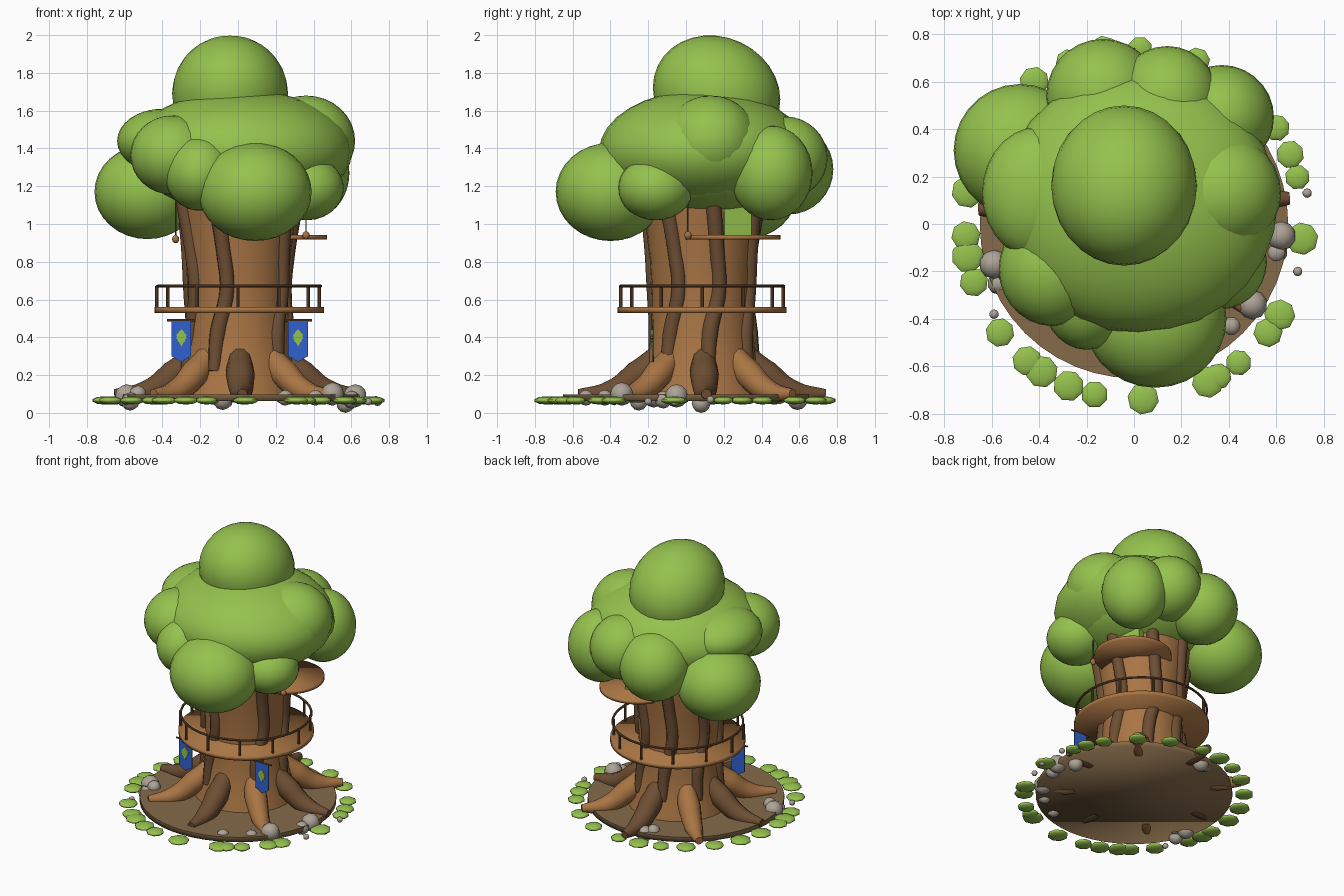
import bpy, bmesh, math, random
from math import sin, cos, radians, pi
from mathutils import Vector

random.seed(4)
if "Cube" in bpy.data.objects:
    bpy.data.objects.remove(bpy.data.objects["Cube"], do_unlink=True)

TRUNK_Y = 0.085  # the tree stands slightly behind the middle of the ground


def material(name, rgb):
    mat = bpy.data.materials.new(name)
    mat.use_nodes = True
    mat.diffuse_color = (*rgb, 1)
    mat.node_tree.nodes["Principled BSDF"].inputs["Base Color"].default_value = (*rgb, 1)
    return mat


foliage = material("foliage green", (0.3, 0.54, 0.075))
bark = material("light bark", (0.4, 0.178, 0.058))
dark_bark = material("dark bark", (0.155, 0.077, 0.033))
soil = material("soil", (0.235, 0.147, 0.068))
stone = material("stone grey", (0.42, 0.37, 0.31))
cloth = material("banner blue", (0.03, 0.12, 0.62))


def finish(name, mat, limit=40):
    obj = bpy.context.object
    obj.name = name
    obj.data.materials.append(mat)
    bpy.ops.object.shade_smooth_by_angle(angle=radians(limit))
    return obj


def ball(name, mat, center, size, segments=28, rings=16):
    bpy.ops.mesh.primitive_uv_sphere_add(segments=segments, ring_count=rings, location=center)
    bpy.context.object.scale = size
    return finish(name, mat)


def cylinder(name, mat, center, radius, depth, sides=40, rotation=(0, 0, 0), limit=40):
    bpy.ops.mesh.primitive_cylinder_add(vertices=sides, radius=radius, depth=depth,
                                        location=center, rotation=rotation)
    return finish(name, mat, limit)


def tube(name, mat, points):
    """Smooth tapering limb through (position, radius) pairs."""
    curve = bpy.data.curves.new(name, "CURVE")
    curve.dimensions = "3D"
    curve.bevel_depth = 1
    curve.bevel_resolution = 3
    curve.resolution_u = 6
    curve.use_fill_caps = True
    spline = curve.splines.new("BEZIER")
    spline.bezier_points.add(len(points) - 1)
    for knot, (position, radius) in zip(spline.bezier_points, points):
        knot.co = position
        knot.radius = radius
        knot.handle_left_type = knot.handle_right_type = "AUTO"
    obj = bpy.data.objects.new(name, curve)
    bpy.context.collection.objects.link(obj)
    bpy.ops.object.select_all(action="DESELECT")
    obj.select_set(True)
    bpy.context.view_layer.objects.active = obj
    bpy.ops.object.convert(target="MESH")
    return finish(name, mat)


def plate(name, mat, outline, center, thickness):
    """Upright plate facing the front, cut from an (x, z) outline."""
    bm = bmesh.new()
    face = bm.faces.new([bm.verts.new((x, 0, z)) for x, z in outline])
    grown = bmesh.ops.extrude_face_region(bm, geom=[face])["geom"]
    moved = [v for v in grown if isinstance(v, bmesh.types.BMVert)]
    bmesh.ops.translate(bm, verts=moved, vec=(0, thickness, 0))
    bmesh.ops.recalc_face_normals(bm, faces=bm.faces)
    mesh = bpy.data.meshes.new(name)
    bm.to_mesh(mesh)
    bm.free()
    obj = bpy.data.objects.new(name, mesh)
    obj.location = center
    mesh.materials.append(mat)
    bpy.context.collection.objects.link(obj)
    return obj


def around(angle, radius, z):
    """Point on a circle about the trunk axis."""
    a = radians(angle)
    return Vector((radius * cos(a), TRUNK_Y + radius * sin(a), z))


# Ground disc: crisp flat top, softly shaded underside
ground = cylinder("ground", soil, (0, 0, 0.08), 0.65, 0.035, 48, limit=180)
for edge in ground.data.edges:
    edge.use_edge_sharp = all(ground.data.vertices[v].co.z > 0 for v in edge.vertices)

# Trunk: lathed profile
profile = [(0.34, 0.08), (0.32, 0.16), (0.29, 0.27), (0.27, 0.42), (0.265, 0.6),
           (0.275, 0.8), (0.3, 1.0), (0.33, 1.2)]
bm = bmesh.new()
verts = [bm.verts.new((r, 0, z)) for r, z in profile]
edges = [bm.edges.new(pair) for pair in zip(verts, verts[1:])]
bmesh.ops.spin(bm, geom=verts + edges, cent=(0, 0, 0), axis=(0, 0, 1),
               angle=2 * pi, steps=32, use_merge=True)
bmesh.ops.remove_doubles(bm, verts=bm.verts, dist=0.0001)
bmesh.ops.holes_fill(bm, edges=bm.edges, sides=0)
bmesh.ops.recalc_face_normals(bm, faces=bm.faces)
trunk_mesh = bpy.data.meshes.new("trunk")
bm.to_mesh(trunk_mesh)
bm.free()
trunk = bpy.data.objects.new("trunk", trunk_mesh)
trunk.location.y = TRUNK_Y
bpy.context.collection.objects.link(trunk)
bpy.ops.object.select_all(action="DESELECT")
trunk.select_set(True)
bpy.context.view_layer.objects.active = trunk
finish("trunk", bark)

# Bark ridges wandering up the trunk
for angle in (14, 65, 110, 158, 205, 251, 326):
    tube("bark_ridge", dark_bark, [
        (around(angle - 7, 0.285, 0.22), 0.034),
        (around(angle - 5, 0.262, 0.42), 0.044),
        (around(angle + 6, 0.26, 0.65), 0.04),
        (around(angle + 3, 0.275, 0.85), 0.04),
        (around(angle - 3, 0.31, 1.12), 0.043)])

# Eight roots, alternately dark and light, their undersides breaking through the ground
for i in range(8):
    angle = 2 + 45 * i
    tube("root", bark if i % 2 else dark_bark, [
        (around(angle, 0.24, 0.295), 0.062),
        (around(angle, 0.34, 0.205), 0.077),
        (around(angle, 0.48, 0.115), 0.062),
        (around(angle, 0.655, 0.1), 0.027)])

# Walkway with railing
cylinder("walkway", bark, (0.006, TRUNK_Y, 0.545), 0.448, 0.03, limit=180)
bpy.ops.mesh.primitive_torus_add(location=(0.006, TRUNK_Y, 0.671), major_radius=0.432,
                                 minor_radius=0.008, major_segments=36, minor_segments=8)
finish("handrail", dark_bark)
for i in range(12):
    cylinder("railing_post", dark_bark, around(30 * i, 0.43, 0.613), 0.009, 0.115, 8)

# Upper balcony and its green door
cylinder("balcony", bark, (0.215, 0.245, 0.93), 0.255, 0.024, limit=180)
bpy.ops.mesh.primitive_cube_add(size=1, location=around(37, 0.305, 1.02), rotation=(0, 0, radians(15)))
bpy.context.object.scale = (0.05, 0.15, 0.16)
finish("door", foliage)

# Hanging lanterns
for x, z in ((0.36, 0.94), (-0.33, 0.92)):
    cylinder("lantern_rope", dark_bark, (x, 0.01, z + 0.1), 0.004, 0.2, 6)
    ball("lantern", bark, (x, 0.01, z), (0.019, 0.019, 0.022), 12, 8)

# Banners with a toothed leaf emblem
flag = [(-0.052, 0.11), (0.052, 0.11), (0.052, -0.08), (0, -0.11), (-0.052, -0.08)]
side = []
for i in range(1, 10):
    width = 0.03 * sin(pi * (i / 10) ** 0.8)
    side.append((width * (1 if i % 2 else 0.75), 0.04 - 0.008 * i))
leaf = [(0, 0.045)] + side + [(0, -0.047)] + [(-x, z) for x, z in reversed(side)]
for x in (-0.3, 0.318):
    plate("banner", cloth, flag, (x, -0.178, 0.38), 0.008)
    plate("leaf_emblem", foliage, leaf, (x, -0.185, 0.397), 0.007)
    cylinder("banner_pole", dark_bark, (x, -0.174, 0.49), 0.006, 0.15, 8, (0, pi / 2, 0))

# Foliage clumps: centre and size
clumps = {
    "crown_main": ((0.02, 0.09, 1.385), (0.585, 0.55, 0.325)),
    "crown_core": ((0.03, 0.11, 1.28), (0.47, 0.46, 0.25)),
    "crown_front": ((0.09, -0.4, 1.17), (0.3, 0.29, 0.26)),
    "crown_low_side": ((-0.48, 0.31, 1.17), (0.28, 0.28, 0.25)),
    "crown_high_side": ((-0.4, 0.13, 1.44), (0.24, 0.28, 0.17)),
    "crown_front_side": ((-0.345, -0.19, 1.365), (0.225, 0.24, 0.21)),
    "crown_front_small": ((-0.2, -0.3, 1.27), (0.19, 0.23, 0.2)),
    "crown_left": ((0.36, 0.13, 1.44), (0.26, 0.25, 0.24)),
    "crown_left_back": ((0.37, 0.45, 1.27), (0.22, 0.22, 0.25)),
    "crown_left_front": ((0.36, -0.16, 1.19), (0.2, 0.2, 0.17)),
    "crown_back": ((-0.13, 0.54, 1.29), (0.24, 0.24, 0.24)),
    "crown_back_left": ((0.14, 0.52, 1.35), (0.22, 0.23, 0.22)),
}
for name, (center, size) in clumps.items():
    ball(name, foliage, center, size)
crown_top = ball("crown_top", foliage, (-0.042, 0.162, 1.69), (0.307, 0.345, 0.3))
crown_top.rotation_euler.x = radians(-25)

# Stones: x, y, z, radius
for x, y, z, r in ((0.62, -0.05, 0.09, 0.062), (0.6, -0.12, 0.07, 0.047), (0.5, -0.34, 0.1, 0.062),
                   (0.41, -0.43, 0.08, 0.042), (0.25, -0.53, 0.08, 0.042), (0.57, 0.08, 0.05, 0.05),
                   (-0.59, -0.17, 0.09, 0.062), (-0.57, -0.25, 0.06, 0.048), (-0.53, -0.21, 0.1, 0.045),
                   (-0.08, 0.59, 0.07, 0.055), (-0.13, 0.56, 0.09, 0.045), (0.74, -0.06, 0.06, 0.024),
                   (0.69, -0.2, 0.06, 0.02), (0.73, 0.13, 0.07, 0.02), (-0.59, -0.38, 0.06, 0.02)):
    bpy.ops.mesh.primitive_ico_sphere_add(subdivisions=2, radius=r, location=(x, y, z))
    finish("stone", stone)

# Ring of flat leafy tufts
for angle in (34, 24, 16, -5, -32, -39, -53, -61, -65, -87, -103, -112, -122, -128, -141,
              -160, -169, -176, 169, 155, 140, 125, 112, 100, 88, 69, 52):
    a = radians(angle)
    reach = 0.708 + 0.03 * abs(sin(a))
    size = random.uniform(0.054, 0.074)
    ball("leaf_tuft", foliage, (reach * cos(a), reach * sin(a), 0.066),
         (size, size, 0.022), 8, 5).rotation_euler.z = random.uniform(0, pi)
